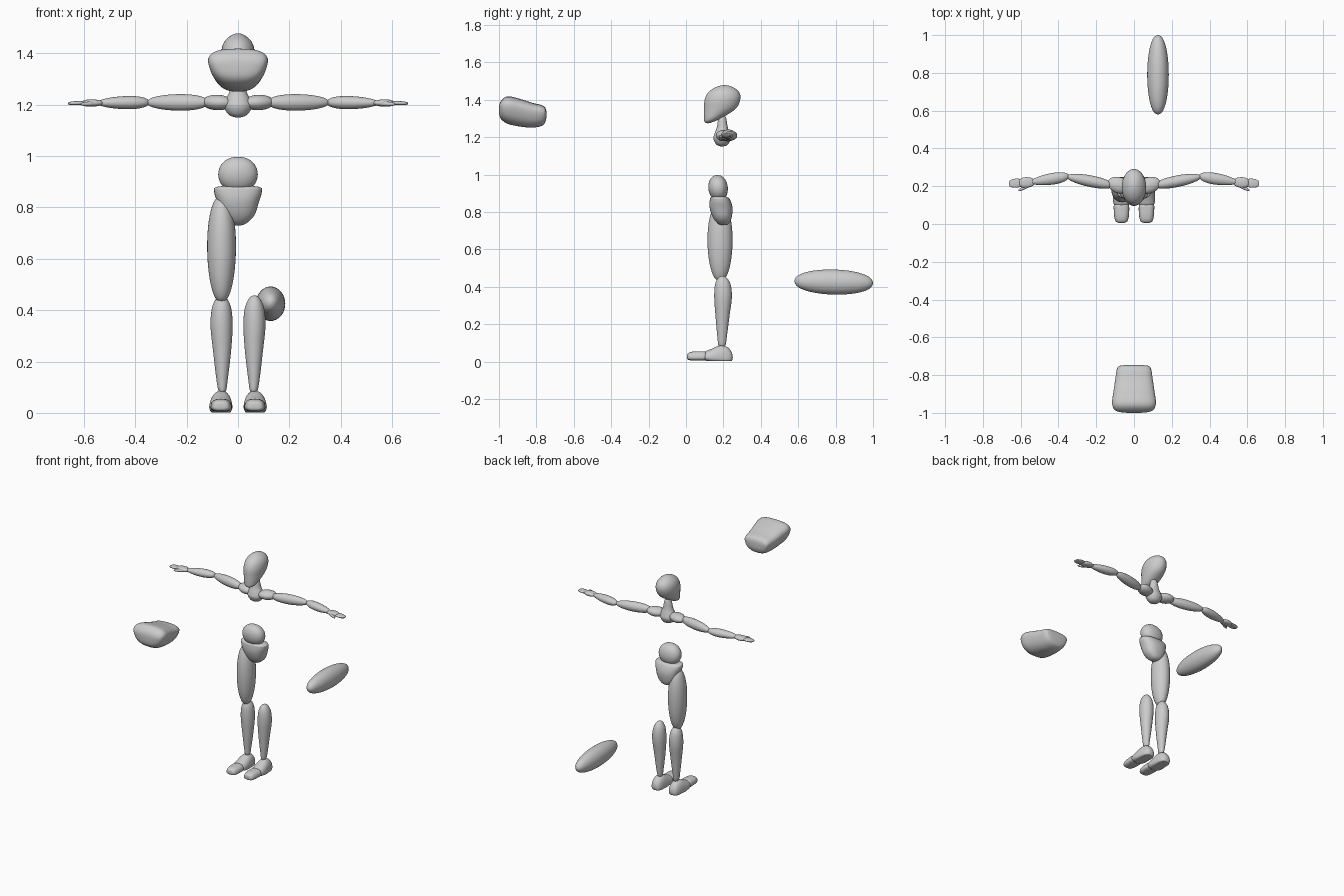
import bpy, bmesh, math

SIDES = 32


def spline(a, b, c, d, t):
    return 0.5 * (2 * b + (c - a) * t + (2 * a - 5 * b + 4 * c - d) * t * t
                  + (3 * b - a - 3 * c + d) * t ** 3)


def loft(name, axis, keys, p=2.0, taper=0.0, floor=None, s=1, steps=5):
    """Smooth closed body along an axis; keys = (t, u, v, radius_u, radius_v).
    First and last keys are poles (radius 0)."""
    def ghost(k):
        return (k[0], k[1], k[2], -k[3], -k[4])
    ks = [ghost(keys[1])] + list(keys) + [ghost(keys[-2])]
    rings = []
    for i in range(1, len(ks) - 2):
        for j in range(steps):
            rings.append([spline(*q, j / steps) for q in zip(*ks[i - 1:i + 3])])
    rings = rings[1:]

    def place(t, u, v):
        co = {'x': (t, u, v), 'y': (u, t, v), 'z': (u, v, t)}[axis]
        z = co[2] if floor is None else max(co[2], floor)
        return (co[0] * s, co[1], z)

    bm = bmesh.new()
    loops = []
    for t, u, v, ru, rv in rings:
        loop = []
        for k in range(SIDES):
            a = 2 * math.pi * k / SIDES
            c, n = math.cos(a), math.sin(a)
            c = math.copysign(abs(c) ** (2 / p), c)
            n = math.copysign(abs(n) ** (2 / p), n)
            loop.append(bm.verts.new(place(t, u + ru * c * (1 + taper * n), v + rv * n)))
        loops.append(loop)
    for a, b in zip(loops, loops[1:]):
        for k in range(SIDES):
            m = (k + 1) % SIDES
            bm.faces.new((a[k], a[m], b[m], b[k]))
    for key, loop in ((keys[0], loops[0]), (keys[-1], loops[-1])):
        tip = bm.verts.new(place(*key[:3]))
        for k in range(SIDES):
            bm.faces.new((loop[k], loop[(k + 1) % SIDES], tip))
    bmesh.ops.recalc_face_normals(bm, faces=bm.faces)
    for f in bm.faces:
        f.smooth = True
    me = bpy.data.meshes.new(name)
    bm.to_mesh(me)
    bm.free()
    ob = bpy.data.objects.new(name, me)
    bpy.context.collection.objects.link(ob)
    return ob


def egg(t0, t1, c0, c1, ru, rv, lean=0.0, q=2.0, n=8):
    """Keys of an ellipsoid from t0 to t1, its axis running from c0 to c1;
    lean > 0 makes the t1 end thicker, q > 2 makes the ends blunter."""
    keys = []
    for i in range(n + 1):
        w = -math.cos(math.pi * i / n)
        h = (w + 1) / 2
        r = math.sin(math.pi * i / n) ** (2 / q) * (1 + lean * w) if 0 < i < n else 0
        keys.append((t0 + (t1 - t0) * h, c0[0] + (c1[0] - c0[0]) * h,
                     c0[1] + (c1[1] - c0[1]) * h, ru * r, rv * r))
    return keys


# Head and neck
loft("head", 'z', [
    (1.274, 0, .118, 0, 0), (1.281, 0, .122, .024, .022), (1.30, 0, .141, .042, .045),
    (1.35, 0, .180, .058, .084), (1.40, 0, .195, .065, .095), (1.44, 0, .202, .056, .082),
    (1.467, 0, .205, .031, .046), (1.478, 0, .205, 0, 0)])
loft("neck", 'z', [
    (1.15, 0, .193, 0, 0), (1.16, 0, .193, .034, .03), (1.19, 0, .193, .054, .046),
    (1.215, 0, .193, .049, .042), (1.25, 0, .194, .034, .030), (1.29, 0, .194, .025, .023),
    (1.31, 0, .194, .018, .017), (1.315, 0, .194, 0, 0)])

# Detached rib cage, lying in front of the figure
loft("rib_cage", 'y', [
    (-1.0, 0, 1.345, 0, 0), (-.992, 0, 1.345, .085, .044), (-.955, 0, 1.345, .11, .073),
    (-.89, 0, 1.331, .104, .074), (-.82, 0, 1.317, .094, .066),
    (-.768, 0, 1.316, .086, .054), (-.75, 0, 1.32, .068, .032), (-.746, 0, 1.32, 0, 0)],
    p=2.7, taper=.22)

# Belly and pelvis
loft("belly", 'z', egg(.86, .997, (0, .175), (0, .168), .077, .052, q=2.2), p=2.2)
loft("pelvis", 'z', [
    (.729, 0, .202, 0, 0), (.738, 0, .200, .032, .03), (.77, 0, .194, .064, .05),
    (.82, 0, .188, .081, .061), (.862, 0, .182, .093, .055), (.88, 0, .178, .082, .042),
    (.886, 0, .178, 0, 0)], p=2.4)

# Standing thigh and detached thigh
loft("right_thigh", 'z', egg(.43, .845, (-.064, .182), (-.064, .182), .056, .067, .05, 2.3))
loft("left_thigh", 'y', egg(.58, 1.0, (.127, .43), (.127, .42), .057, .067, 0, 2.25))

for side, s in (("right", -1), ("left", 1)):
    # Arms
    loft(side + "_shoulder", 'x', egg(.02, .14, (.195, 1.207), (.215, 1.21), .044, .030), s=s)
    loft(side + "_upper_arm", 'x', egg(.115, .355, (.205, 1.209), (.25, 1.209), .031, .032,
                                       -.08, 2.3), s=s)
    loft(side + "_forearm", 'x', egg(.345, .55, (.252, 1.209), (.222, 1.207), .030, .025,
                                     -.22, 2.2), s=s)
    # Hands
    loft(side + "_palm", 'x', egg(.525, .61, (.222, 1.207), (.218, 1.206), .028, .014,
                                  .1, 2.6), p=2.4, s=s)
    loft(side + "_fingers", 'x', egg(.59, .663, (.218, 1.207), (.214, 1.205), .024, .008,
                                     -.05, 3), p=2.5, s=s)
    loft(side + "_thumb", 'x', egg(.545, .612, (.208, 1.204), (.178, 1.202), .010, .009,
                                   0, 2.2), s=s)
    # Shin
    loft(side + "_shin", 'z', [
        (.08, .061, .192, 0, 0), (.085, .061, .192, .014, .018), (.13, .062, .193, .022, .025),
        (.24, .062, .195, .035, .037), (.34, .064, .198, .043, .047),
        (.41, .064, .197, .037, .042), (.448, .064, .195, .019, .023),
        (.457, .064, .195, 0, 0)], s=s)
    # Foot and toes
    loft(side + "_foot", 'y', [
        (.093, .066, .03, 0, 0), (.10, .066, .03, .036, .022), (.13, .067, .031, .044, .034),
        (.18, .066, .036, .042, .049), (.22, .065, .032, .036, .046),
        (.243, .065, .026, .024, .026), (.25, .065, .024, 0, 0)],
        p=2.4, taper=-.15, floor=0.002, s=s)
    loft(side + "_toes", 'y', [
        (.006, .066, .027, 0, 0), (.010, .066, .027, .026, .016), (.03, .066, .029, .036, .023),
        (.07, .066, .030, .040, .025), (.105, .067, .030, .036, .022),
        (.112, .067, .030, 0, 0)], p=2.7, taper=-.12, floor=0.002, s=s)
